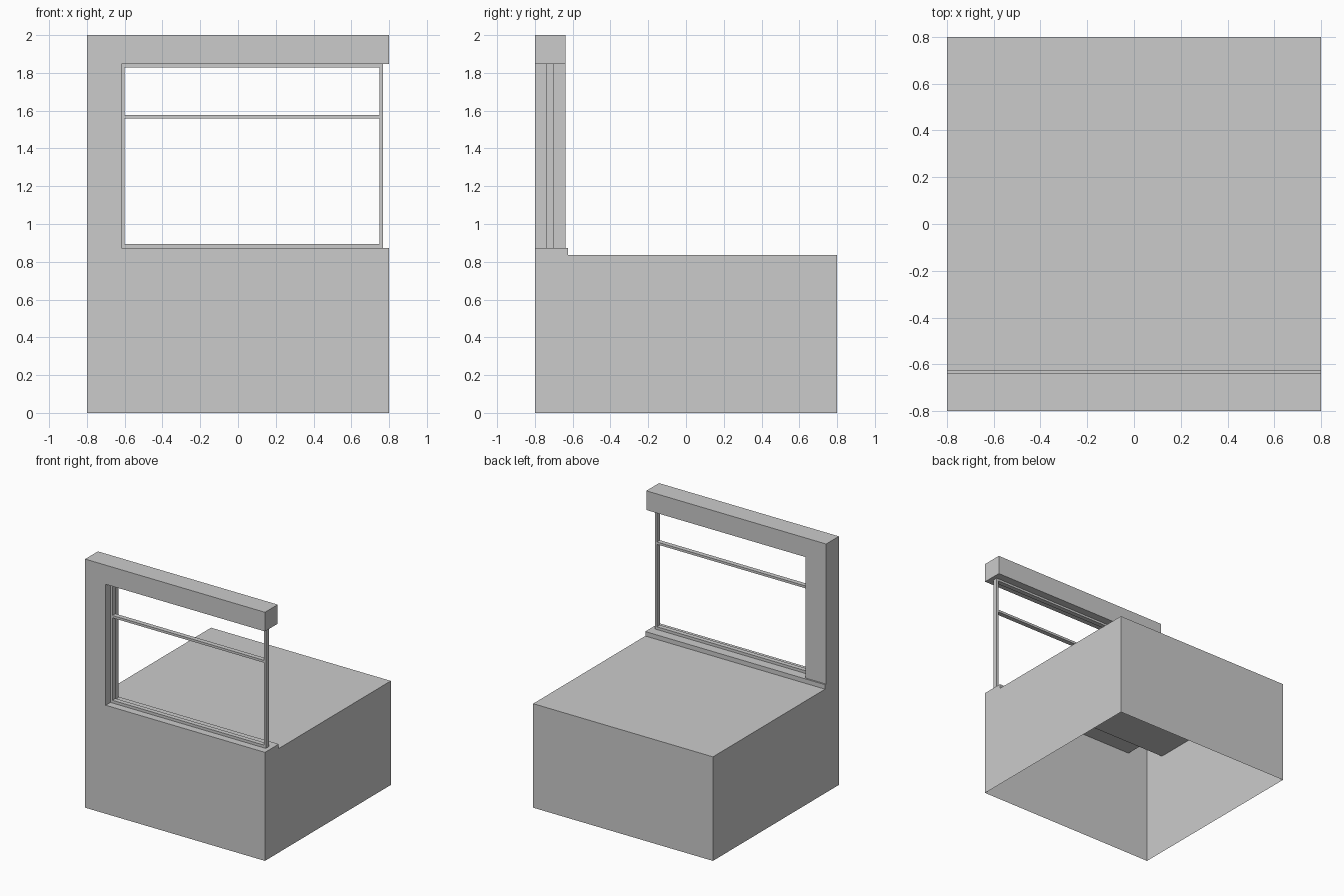
import bpy, bmesh

if "Cube" in bpy.data.objects:
    bpy.data.objects.remove(bpy.data.objects["Cube"])

SILL, COUNTER, HEAD = 0.873, 0.837, 1.846   # key heights
POST = -0.617                               # inner side of the wall post
BACK, LIP = -0.638, -0.625                  # back of wall, edge of sill ledge


def finish(name, bm, recalc=True):
    bmesh.ops.remove_doubles(bm, verts=bm.verts, dist=1e-5)
    if recalc:
        bmesh.ops.recalc_face_normals(bm, faces=bm.faces)
    me = bpy.data.meshes.new(name)
    bm.to_mesh(me)
    bm.free()
    ob = bpy.data.objects.new(name, me)
    bpy.context.collection.objects.link(ob)
    return ob


def prism(bm, profile, place, lo, hi, skip=()):
    """Extrude a profile between lo and hi, leaving the skipped edges open."""
    a = [bm.verts.new(place(p, lo)) for p in profile]
    b = [bm.verts.new(place(p, hi)) for p in profile]
    bm.faces.new(a)
    bm.faces.new(b[::-1])
    n = len(a)
    for i in range(n):
        if i not in skip:
            j = (i + 1) % n
            bm.faces.new((a[j], a[i], b[i], b[j]))


def along_x(p, t):
    return (t, p[0], p[1])


def along_y(p, t):
    return (p[0], t, p[1])


def flat(bm, x0, x1, y0, y1, z):
    bm.faces.new([bm.verts.new(v) for v in
                  ((x0, y0, z), (x1, y0, z), (x1, y1, z), (x0, y1, z))])


# Counter body: hollow shell, open underneath and under the post
bm = bmesh.new()
prism(bm, [(-0.8, 0), (0.8, 0), (0.8, COUNTER), (LIP, COUNTER),
           (LIP, SILL), (-0.8, SILL)], along_x, -0.8, 0.8, skip=(0, 4))
finish("counter_body", bm)

# Window sill and narrow ledge on top of the body
bm = bmesh.new()
flat(bm, POST, 0.8, -0.8, BACK, SILL)
flat(bm, -0.8, 0.8, BACK, LIP, SILL)
finish("sill_top", bm, recalc=False)

# Wall post and header, one hollow angle-shaped shell
bm = bmesh.new()
prism(bm, [(-0.8, SILL), (POST, SILL), (POST, HEAD), (0.8, HEAD),
           (0.8, 2), (-0.8, 2)], along_y, -0.8, BACK, skip=(0,))
finish("wall_post_and_header", bm)


def bar(name, x0, x1, y0, y1, z0, z1):
    b = bmesh.new()
    prism(b, [(x0, z0), (x1, z0), (x1, z1), (x0, z1)], along_y, y0, y1)
    return finish(name, b)


# Window frame
F0, F1 = -0.74, -0.702
R = 0.767
bar("frame_left", POST, -0.60, F0, F1, SILL, HEAD)
bar("frame_right", 0.75, R, F0, F1, SILL, HEAD)
bar("frame_bottom", -0.60, 0.75, F0, F1, SILL, 0.895)
bar("frame_top", -0.60, 0.75, F0, F1, 1.829, HEAD)
bar("frame_crossbar", -0.60, 0.75, F0, F1, 1.558, 1.577)
